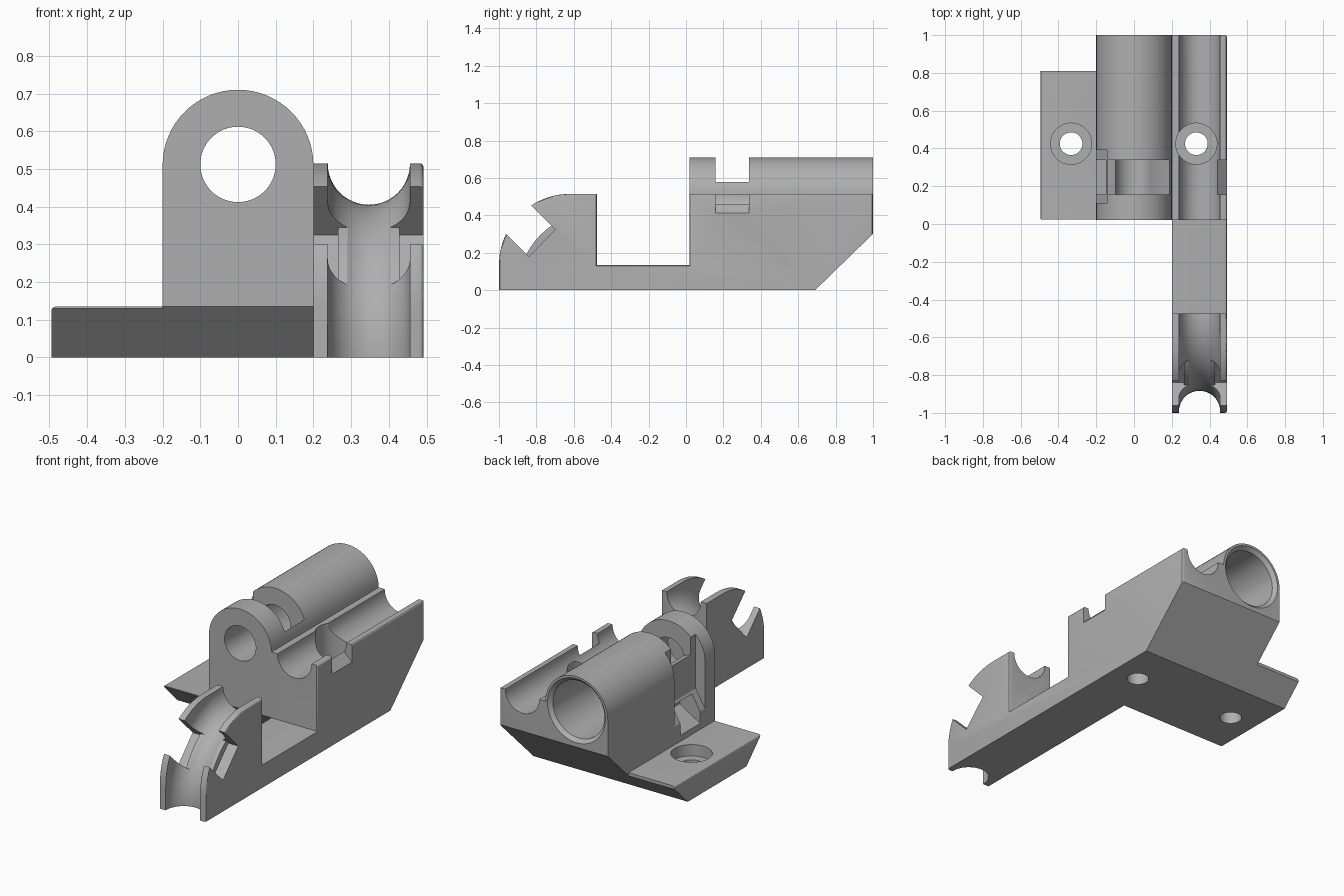
import bpy
import bmesh
from math import sin, cos, pi, radians

cube = bpy.data.objects.get("Cube")
if cube:
    bpy.data.objects.remove(cube, do_unlink=True)

grey = bpy.data.materials.new("plain grey")
grey.use_nodes = True
colour = (0.43, 0.43, 0.43, 1)
grey.diffuse_color = colour
grey.node_tree.nodes["Principled BSDF"].inputs["Base Color"].default_value = colour


def finish(name, bm):
    bmesh.ops.recalc_face_normals(bm, faces=bm.faces[:])
    mesh = bpy.data.meshes.new(name)
    bm.to_mesh(mesh)
    bm.free()
    mesh.materials.append(grey)
    obj = bpy.data.objects.new(name, mesh)
    bpy.context.scene.collection.objects.link(obj)
    return obj


def loft(name, rings):
    """Skin a list of equal rings of points and cap both ends."""
    bm = bmesh.new()
    loops = [[bm.verts.new(p) for p in ring] for ring in rings]
    n = len(loops[0])
    for a, b in zip(loops, loops[1:]):
        for i in range(n):
            j = (i + 1) % n
            bm.faces.new((a[i], a[j], b[j], b[i]))
    bm.faces.new(loops[0])
    bm.faces.new(loops[-1])
    return finish(name, bm)


def prism(name, axis, pts, a, b):
    """Extrude a 2D outline along an axis: X takes (y,z), Y (x,z), Z (x,y)."""
    place = {"X": lambda p, t: (t, p[0], p[1]),
             "Y": lambda p, t: (p[0], t, p[1]),
             "Z": lambda p, t: (p[0], p[1], t)}[axis]
    return loft(name, [[place(p, t) for p in pts] for t in (a, b)])


def arc(cx, cy, r, start, end, n):
    angles = [radians(start + (end - start) * i / n) for i in range(n + 1)]
    return [(cx + r * cos(t), cy + r * sin(t)) for t in angles]


def disc(name, axis, cx, cy, r, a, b):
    return prism(name, axis, arc(cx, cy, r, 0, 360, 64)[:-1], a, b)


def rect(x0, x1, y0, y1):
    return [(x0, y0), (x1, y0), (x1, y1), (x0, y1)]


def combine(target, other, operation="DIFFERENCE"):
    mod = target.modifiers.new("combine", "BOOLEAN")
    mod.operation = operation
    mod.solver = "EXACT"
    mod.object = other
    bpy.context.view_layer.objects.active = target
    bpy.ops.object.modifier_apply(modifier=mod.name)
    bpy.data.objects.remove(other, do_unlink=True)


# Arched housing
arch = arc(0, 0.51, 0.2, 0, 180, 32)
body = prism("bracket_body", "Y", [(-0.2, 0), (0.2, 0)] + arch, 0.02, 1)

# Mounting flange with its undercut front
flange = prism("flange", "X", rect(0.025, 0.81, 0, 0.135), -0.495, -0.1)
bm = bmesh.new()
bm.from_mesh(flange.data)
edges = [e for e in bm.edges if all(v.co.z > 0.1 and v.co.x < -0.4 for v in e.verts)]
bmesh.ops.bevel(bm, geom=edges, offset=0.012, segments=3, profile=0.5, affect="EDGES")
bm.to_mesh(flange.data)
bm.free()
combine(body, flange, "UNION")
undercut = [(0.02, 0.135), (0.205, -0.05), (-0.1, -0.05), (-0.1, 0.135)]
combine(body, prism("undercut", "X", undercut, -0.6, 0.3))

# Guide rail: rear block, low bridge and rounded front horn
outline = [(-1, 0), (1, 0), (1, 0.515), (0.02, 0.515), (0.02, 0.135),
           (-0.475, 0.135), (-0.475, 0.515)]
outline += arc(-0.62, 0.135, 0.38, 90, 180, 24)
rail = prism("guide_rail", "X", outline, 0.2, 0.492)
bm = bmesh.new()
bm.from_mesh(rail.data)
edges = [e for e in bm.edges
         if all(v.co.x > 0.45 for v in e.verts) and max(v.co.z for v in e.verts) > 0.05]
bmesh.ops.bevel(bm, geom=edges, offset=0.01, segments=3, profile=0.5, affect="EDGES")
bm.to_mesh(rail.data)
bm.free()

# Tie notch across the horn, leaving a curved core in the middle
notch = prism("notch", "X", [(-0.70, 0.325), (-0.84, 0.18), (-1.12, 0.46), (-0.98, 0.605)],
              0.1, 0.6)
combine(notch, disc("core", "X", -0.48, 0, 0.42, 0.265, 0.428))
combine(rail, notch)
combine(body, rail, "UNION")

# Cable groove: a U section swept up the horn and along the rail
mid, radius = 0.347, 0.109
section = [(mid + u, v) for u, v in arc(0, 0, radius, 180, 360, 24)]
section += [(mid + radius, 0.2), (mid - radius, 0.2)]
path = [(-0.99, -0.1, pi)]
for k in range(25):
    t = pi - pi / 2 * k / 24
    path.append((-0.48 + 0.512 * cos(t), 0.514 * sin(t), t))
path.append((1.1, 0.514, pi / 2))
combine(body, loft("groove", [[(x, y + v * cos(t), z + v * sin(t)) for x, v in section]
                              for y, z, t in path]))

# Rear slope under the whole bracket
slope = [(0.69, 0), (1.05, 0.35), (1.05, -0.1), (0.59, -0.1)]
combine(body, prism("slope", "X", slope, -0.7, 0.7))

# Stepped bore
combine(body, disc("front_bore", "Y", 0, 0.512, 0.1, -0.1, 0.6))
combine(body, disc("rear_bore", "Y", 0, 0.512, 0.165, 0.4, 1.1))
bore_lip = [[(r * cos(2 * pi * i / 64), y, 0.512 + r * sin(2 * pi * i / 64))
             for i in range(64)] for r, y in ((0.16, 0.975), (0.192, 1.007))]
combine(body, loft("bore_lip", bore_lip))

# Screw holes with counterbores
for x in (-0.333, 0.33):
    combine(body, disc("screw_hole", "Z", x, 0.425, 0.06, -0.1, 0.3))
    combine(body, disc("counterbore", "Z", x, 0.425, 0.109, 0.07, 0.6))

# Strap window over the bore, side recess, side pocket and rail ramp
window = [(-0.22, 0.58), (-0.22, 0.8), (0.19, 0.8), (0.19, 0.58), (0.07, 0.45), (0, 0.5)]
combine(body, prism("window", "Y", window, 0.157, 0.338))
combine(body, prism("recess", "Y", [(-0.3, 0.24), (-0.2, 0.24), (-0.14, 0.34),
                                    (-0.14, 0.8), (-0.3, 0.8)], 0.112, 0.392))
pocket = [(-0.3, 0.17), (-0.2, 0.17), (-0.07, 0.25), (-0.07, 0.34), (-0.3, 0.3)]
combine(body, prism("pocket", "Y", pocket, 0.157, 0.338))
ramp = [(0.43, 0.475), (0.5, 0.405), (0.6, 0.405), (0.6, 0.6), (0.43, 0.6)]
combine(body, prism("ramp", "Y", ramp, 0.157, 0.338))

# Smooth curved walls, crisp edges
bpy.ops.object.select_all(action="DESELECT")
body.select_set(True)
bpy.context.view_layer.objects.active = body
bpy.ops.object.shade_smooth_by_angle(angle=radians(30))
